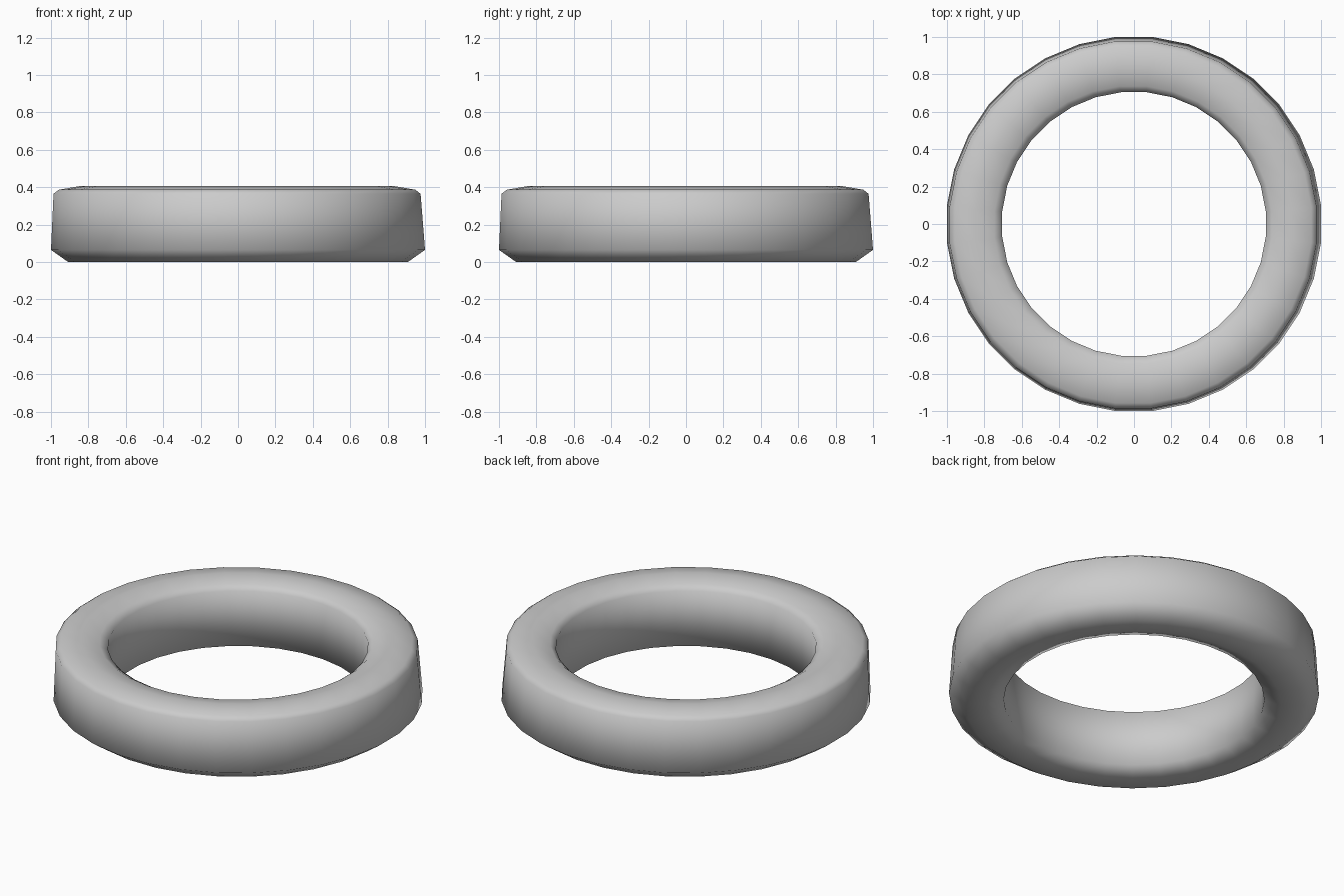
import bpy, bmesh, math

if "Cube" in bpy.data.objects:
    bpy.data.objects.remove(bpy.data.objects["Cube"])

SIDES = 32
# cross-section of the ring: radius, height
profile = [(0.80, 0.0), (0.912, 0.0), (1.0048, 0.065), (0.986, 0.365),
           (0.957, 0.387), (0.845, 0.406), (0.745, 0.385), (0.708, 0.36),
           (0.708, 0.03)]

bm = bmesh.new()
rings = []
for r, z in profile:
    shift = -0.005 if z > 0.2 and r > 0.72 else 0.0   # top rim sits slightly off-centre
    rings.append([bm.verts.new((r * math.cos(a) + shift, r * math.sin(a) + shift, z))
                  for a in (2 * math.pi * (i + 0.5) / SIDES for i in range(SIDES))])

# skin the closed cross-section around the axis
for k, ring in enumerate(rings):
    nxt = rings[(k + 1) % len(rings)]
    for i in range(SIDES):
        j = (i + 1) % SIDES
        bm.faces.new((ring[i], ring[j], nxt[j], nxt[i]))
bmesh.ops.recalc_face_normals(bm, faces=bm.faces)
for f in bm.faces:
    f.smooth = True

mesh = bpy.data.meshes.new("ring_band")
bm.to_mesh(mesh)
bm.free()
ring_band = bpy.data.objects.new("ring_band", mesh)
bpy.context.collection.objects.link(ring_band)
